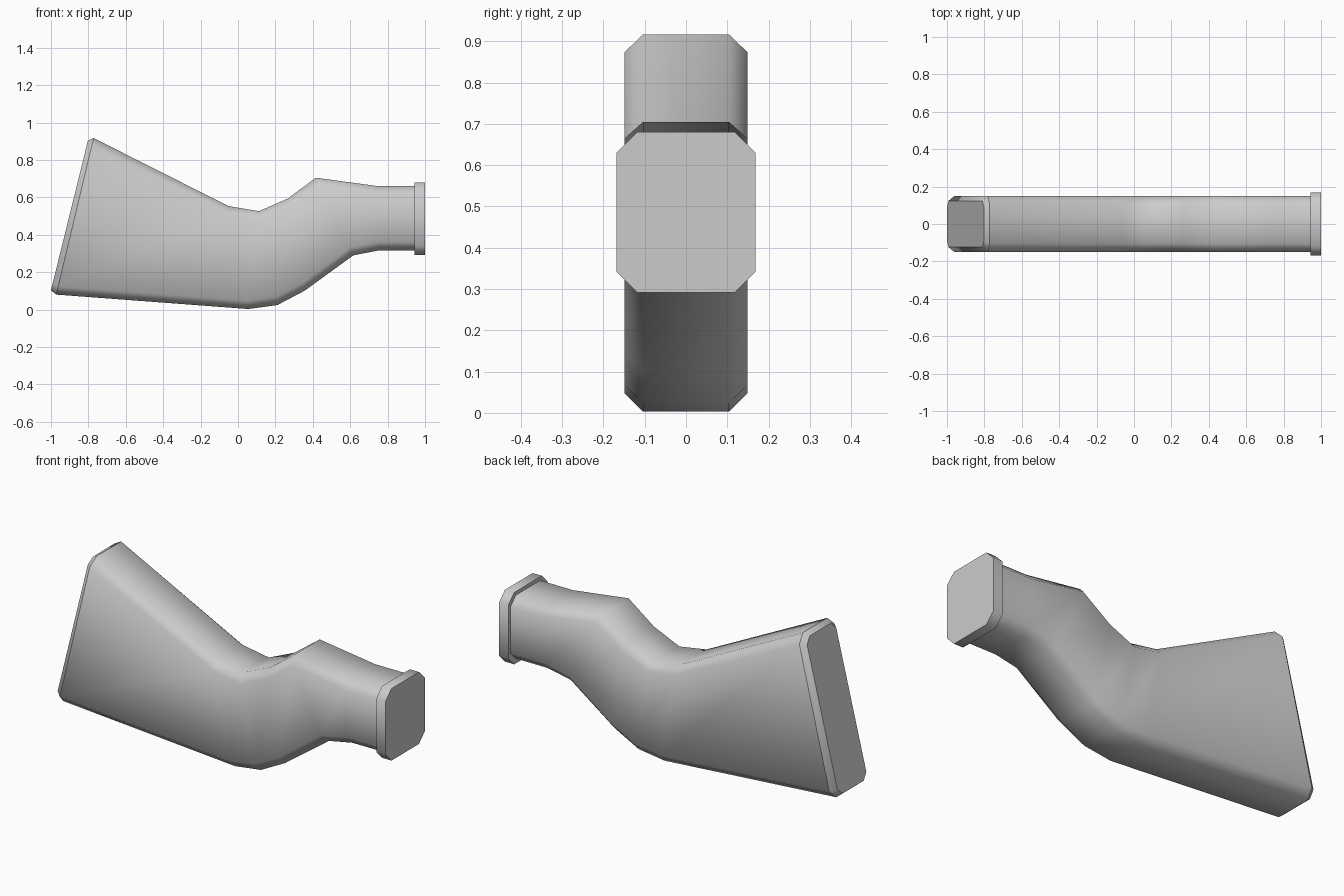
import bpy, bmesh
from mathutils import Vector

if "Cube" in bpy.data.objects:
    bpy.data.objects.remove(bpy.data.objects["Cube"])


def octagon(top, bottom, half_width, chamfer):
    """Chamfered rectangle spanning top to bottom, each an (x, z) pair."""
    t, b = Vector((top[0], 0, top[1])), Vector((bottom[0], 0, bottom[1]))
    along = (b - t).normalized() * chamfer
    y = Vector((0, half_width, 0))
    yi = Vector((0, half_width - chamfer, 0))
    return [t - yi, t + yi, t + along + y, b - along + y,
            b + yi, b - yi, b - along - y, t + along - y]


def loft(name, sections, sharp_rings, sharp_tops=()):
    bm = bmesh.new()
    rings = [[bm.verts.new(p) for p in octagon(*s)] for s in sections]
    for r1, r2 in zip(rings, rings[1:]):
        for i in range(8):
            j = (i + 1) % 8
            bm.faces.new((r1[i], r1[j], r2[j], r2[i]))
    bm.faces.new(rings[0])
    bm.faces.new(rings[-1])
    bmesh.ops.recalc_face_normals(bm, faces=bm.faces)
    for f in bm.faces:
        f.smooth = True
    for r in sharp_rings:
        for i in range(8):
            bm.edges.get((rings[r][i], rings[r][(i + 1) % 8])).smooth = False
    for r in sharp_tops:
        bm.edges.get(rings[r][:2]).smooth = False
    mesh = bpy.data.meshes.new(name)
    bm.to_mesh(mesh)
    bm.free()
    obj = bpy.data.objects.new(name, mesh)
    bpy.context.collection.objects.link(obj)
    return obj


# Stock body: bevelled butt, belly, grip bend and neck
W, C = 0.149, 0.045
stations = [
    ((-0.772, 0.917), (-0.972, 0.08)),
    ((-0.05, 0.553), (0.055, 0.003)),
    ((0.112, 0.526), (0.21, 0.024)),
    ((0.265, 0.593), (0.355, 0.1)),
    ((0.416, 0.705), (0.617, 0.29)),
    ((0.748, 0.66), (0.757, 0.317)),
    ((0.95, 0.66), (0.95, 0.317)),
]
butt_cap = ((-0.803, 0.902), (-1.0, 0.103), 0.124, 0.034)
loft("stock_body", [butt_cap] + [(t, b, W, C) for t, b in stations],
     sharp_rings=(0, 1, 7), sharp_tops=(5,))

# End plate: wider collar on the neck
loft("end_plate", [((x, 0.68), (x, 0.291), 0.168, 0.05) for x in (0.945, 1.0)],
     sharp_rings=(0, 1))
